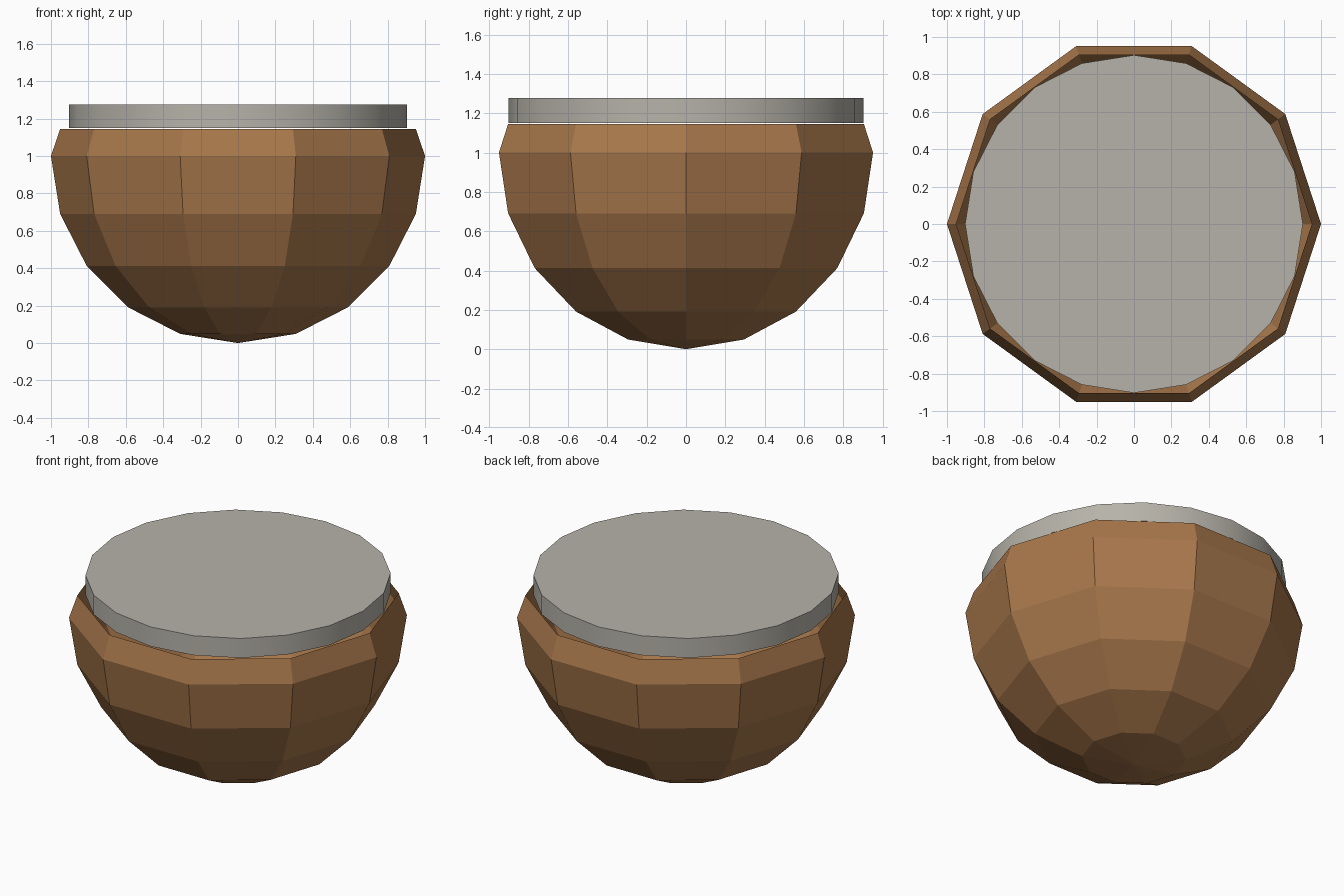
import bpy, bmesh, math

if "Cube" in bpy.data.objects:
    bpy.data.objects.remove(bpy.data.objects["Cube"])


def material(name, colour):
    m = bpy.data.materials.new(name)
    m.diffuse_color = (*colour, 1)
    m.use_nodes = True
    m.node_tree.nodes["Principled BSDF"].inputs["Base Color"].default_value = m.diffuse_color
    return m


def add_object(name, bm, mat):
    mesh = bpy.data.meshes.new(name)
    bm.to_mesh(mesh)
    bm.free()
    mesh.materials.append(mat)
    ob = bpy.data.objects.new(name, mesh)
    bpy.context.collection.objects.link(ob)
    return ob


brown = material("warm brown", (0.39, 0.185, 0.07))
grey = material("pale grey", (0.47, 0.45, 0.40))

# Bowl: open ten-sided shell, a half sphere with a short inward rim
SIDES = 10
profile = [(math.sin(math.radians(18 * k)), 1 - math.cos(math.radians(18 * k)))
           for k in range(1, 6)] + [(0.951, 1.145)]
bm = bmesh.new()
tip = bm.verts.new((0, 0, 0))
rings = [[bm.verts.new((r * math.cos(math.tau * i / SIDES),
                        r * math.sin(math.tau * i / SIDES), z))
          for i in range(SIDES)] for r, z in profile]
for i in range(SIDES):
    j = (i + 1) % SIDES
    bm.faces.new((tip, rings[0][j], rings[0][i]))
    for low, high in zip(rings, rings[1:]):
        bm.faces.new((low[i], low[j], high[j], high[i]))
add_object("bowl", bm, brown)

# Lid: twenty-sided disc resting on the rim
bm = bmesh.new()
bmesh.ops.create_cone(bm, cap_ends=True, segments=20, radius1=0.903,
                      radius2=0.903, depth=0.127)
bmesh.ops.translate(bm, verts=bm.verts, vec=(0, 0, 1.2125))
lid = add_object("lid", bm, grey)
bpy.context.view_layer.objects.active = lid
lid.select_set(True)
bpy.ops.object.shade_smooth_by_angle(angle=math.radians(30))
